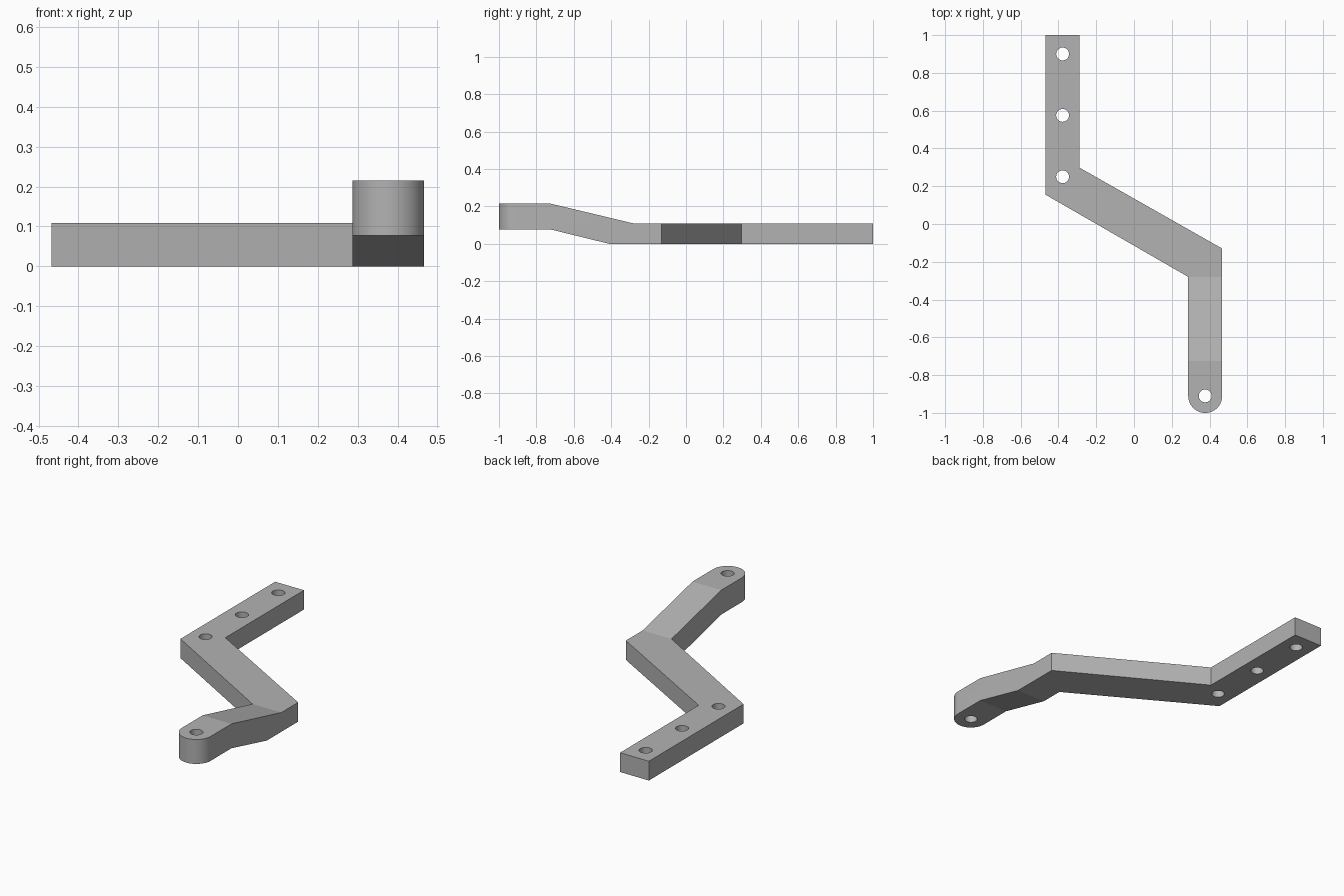
import bpy, bmesh, math
from mathutils import Vector

if "Cube" in bpy.data.objects:
    bpy.data.objects.remove(bpy.data.objects["Cube"], do_unlink=True)

grey = bpy.data.materials.new("plain grey")
grey.use_nodes = True
grey.diffuse_color = (0.45, 0.45, 0.45, 1)
grey.node_tree.nodes["Principled BSDF"].inputs["Base Color"].default_value = grey.diffuse_color


def prism(name, points, depth):
    """Closed solid: a flat outline swept along a depth vector."""
    bm = bmesh.new()
    face = bm.faces.new([bm.verts.new(p) for p in points])
    swept = bmesh.ops.extrude_face_region(bm, geom=[face], use_keep_orig=True)
    verts = [g for g in swept["geom"] if isinstance(g, bmesh.types.BMVert)]
    bmesh.ops.translate(bm, verts=verts, vec=Vector(depth))
    bmesh.ops.recalc_face_normals(bm, faces=bm.faces[:])
    mesh = bpy.data.meshes.new(name)
    bm.to_mesh(mesh)
    bm.free()
    mesh.materials.append(grey)
    obj = bpy.data.objects.new(name, mesh)
    bpy.context.collection.objects.link(obj)
    return obj


def arc(x, y, radius, start, end, steps):
    angles = [start + (end - start) * i / steps for i in range(steps + 1)]
    return [(x + radius * math.cos(a), y + radius * math.sin(a)) for a in angles]


def combine(obj, cutter, operation):
    """Apply a boolean and discard the helper."""
    cutter.hide_render = True
    mod = obj.modifiers.new(operation, 'BOOLEAN')
    mod.operation, mod.object, mod.solver = operation, cutter, 'EXACT'
    bpy.context.view_layer.objects.active = obj
    bpy.ops.object.modifier_apply(modifier=mod.name)
    bpy.data.objects.remove(cutter, do_unlink=True)


# Zigzag plan with a rounded front end
HALF = 0.09
TIP = (0.377, -0.91)
plan = [(-0.468, 1), (-0.468, 0.155), (0.287, -0.28)]
plan += arc(*TIP, HALF, math.pi, 2 * math.pi, 32)
plan += [(0.467, -0.13), (-0.288, 0.298), (-0.288, 1)]
bracket = prism("offset_bracket", [(x, y, -0.1) for x, y in plan], (0, 0, 0.5))

# Side profile with the raised front step
side = [(-1.1, 0.077), (-0.725, 0.077), (-0.41, 0), (1.1, 0),
        (1.1, 0.109), (-0.28, 0.109), (-0.725, 0.215), (-1.1, 0.215)]
combine(bracket, prism("side_profile", [(-1, y, z) for y, z in side], (2, 0, 0)), 'INTERSECT')

# Bolt holes
for x, y in [TIP, (-0.378, 0.25), (-0.378, 0.575), (-0.378, 0.9)]:
    ring = arc(x, y, 0.034, 0, 2 * math.pi, 32)[:-1]
    combine(bracket, prism("hole_cutter", [(a, b, -0.2) for a, b in ring], (0, 0, 1)), 'DIFFERENCE')

bpy.ops.object.select_all(action='DESELECT')
bracket.select_set(True)
bpy.context.view_layer.objects.active = bracket
bpy.ops.object.shade_smooth_by_angle(angle=math.radians(12))
